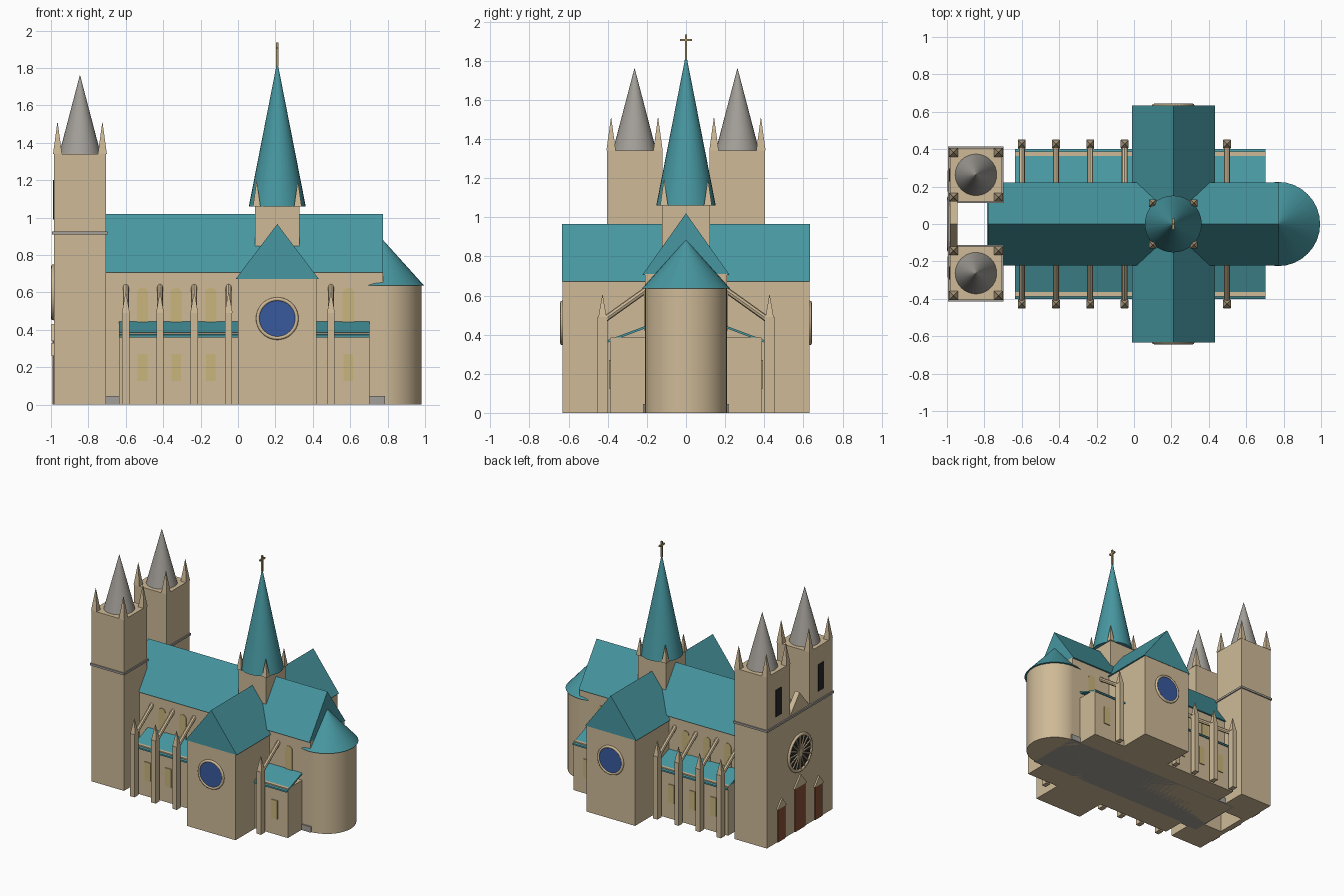
import bpy, bmesh, math
from mathutils import Vector, Matrix

if "Cube" in bpy.data.objects:
    bpy.data.objects.remove(bpy.data.objects["Cube"])


def material(name, rgb):
    m = bpy.data.materials.new(name)
    m.diffuse_color = (*rgb, 1)
    m.use_nodes = True
    m.node_tree.nodes["Principled BSDF"].inputs["Base Color"].default_value = m.diffuse_color
    return m


STONE = material("sandstone", (0.62, 0.49, 0.31))
TEAL = material("copper teal", (0.063, 0.31, 0.355))
GREY = material("grey stone", (0.37, 0.35, 0.32))
BLUE = material("blue glass", (0.04, 0.1, 0.34))
GLASS = material("yellow glass", (0.58, 0.46, 0.2))
WOOD = material("door wood", (0.24, 0.075, 0.04))
DARK = material("dark opening", (0.02, 0.02, 0.02))
GOLD = material("old gold", (0.42, 0.31, 0.13))


def finish(name, bm, mat, smooth=False):
    bmesh.ops.recalc_face_normals(bm, faces=bm.faces)
    me = bpy.data.meshes.new(name)
    bm.to_mesh(me)
    bm.free()
    me.materials.append(mat)
    ob = bpy.data.objects.new(name, me)
    bpy.context.collection.objects.link(ob)
    if smooth:
        bpy.ops.object.select_all(action='DESELECT')
        ob.select_set(True)
        bpy.context.view_layer.objects.active = ob
        bpy.ops.object.shade_smooth_by_angle(angle=math.radians(35))
    return ob


def box(name, x0, x1, y0, y1, z0, z1, mat=STONE):
    bm = bmesh.new()
    m = Matrix.Translation(((x0 + x1) / 2, (y0 + y1) / 2, (z0 + z1) / 2))
    bmesh.ops.create_cube(bm, size=1, matrix=m @ Matrix.Diagonal((x1 - x0, y1 - y0, z1 - z0, 1)))
    return finish(name, bm, mat)


def rod(name, a, b, r0, r1, mat=STONE, n=32, spin=0.0):
    """Cylinder or cone between two points."""
    a, b = Vector(a), Vector(b)
    d = b - a
    m = Matrix.Translation((a + b) / 2) @ d.to_track_quat('Z', 'Y').to_matrix().to_4x4()
    bm = bmesh.new()
    bmesh.ops.create_cone(bm, cap_ends=True, segments=n, radius1=r0, radius2=r1,
                          depth=d.length, matrix=m @ Matrix.Rotation(spin, 4, 'Z'))
    return finish(name, bm, mat, n > 8)


def prism(name, pts, axis, a, b, mat=STONE):
    """Extrude a profile of (across, up) points along x or y from a to b."""
    bm = bmesh.new()
    place = (lambda p: (a, p[0], p[1])) if axis == 'x' else (lambda p: (p[0], a, p[1]))
    f = bm.faces.new([bm.verts.new(place(p)) for p in pts])
    r = bmesh.ops.extrude_face_region(bm, geom=[f])
    step = Vector((b - a, 0, 0)) if axis == 'x' else Vector((0, b - a, 0))
    bmesh.ops.translate(bm, vec=step, verts=[v for v in r['geom'] if isinstance(v, bmesh.types.BMVert)])
    return finish(name, bm, mat)


def pinnacle(name, x, y, z, h, half):
    rod(name, (x, y, z), (x, y, z + h), half * 1.414, 0.001, STONE, 4, math.pi / 4)


def ring(name, c, axis, r, thick, mat):
    bpy.ops.mesh.primitive_torus_add(location=c, major_radius=r, minor_radius=thick,
                                     major_segments=40, minor_segments=8,
                                     rotation=(math.pi / 2, 0, 0) if axis == 'y' else (0, math.pi / 2, 0))
    ob = bpy.context.object
    ob.name = name
    ob.data.materials.append(mat)
    bpy.ops.object.shade_smooth_by_angle(angle=math.radians(60))


def arch(cx, z0, z1, w):
    """Round-headed window outline."""
    r = w / 2
    top = [(cx + r * math.cos(t * math.pi / 8), z1 - r + r * math.sin(t * math.pi / 8)) for t in range(9)]
    return [(cx - r, z0), (cx + r, z0)] + top


# Nave, plinth and roof
box("plinth", -0.785, 0.785, -0.22, 0.22, 0, 0.045, GREY)
box("nave_walls", -0.775, 0.775, -0.21, 0.21, 0, 0.71)
prism("nave_roof", [(-0.223, 0.705), (0.223, 0.705), (0, 1.02)], 'x', -0.78, 0.775, TEAL)

# Transept with rose windows
box("transept_walls", 0.0, 0.42, -0.63, 0.63, 0, 0.68)
prism("transept_roof", [(-0.012, 0.672), (0.432, 0.672), (0.21, 0.965)], 'y', -0.633, 0.633, TEAL)

# Apse
rod("apse_wall", (0.77, 0, 0), (0.77, 0, 0.64), 0.21, 0.21)
rod("apse_roof", (0.77, 0, 0.636), (0.77, 0, 0.885), 0.225, 0.001, TEAL)

# Crossing tower, spire and cross
box("crossing_tower", 0.09, 0.33, -0.122, 0.122, 0.6, 1.06)
rod("crossing_spire", (0.21, 0, 1.06), (0.21, 0, 1.83), 0.152, 0.001, TEAL)
box("cross_upright", 0.204, 0.216, -0.006, 0.006, 1.81, 1.935, GOLD)
box("cross_bar", 0.204, 0.216, -0.03, 0.03, 1.9, 1.912, GOLD)
for x in (0.1, 0.32):
    for y in (-0.112, 0.112):
        pinnacle("crossing_pinnacle", x, y, 1.06, 0.135, 0.02)

for s in (-1, 1):
    # Transept rose
    rod("transept_glass", (0.21, s * 0.628, 0.46), (0.21, s * 0.637, 0.46), 0.102, 0.102, BLUE, 40)
    ring("transept_rose_ring", (0.21, s * 0.633, 0.46), 'y', 0.104, 0.01, STONE)

    # Side aisle
    box("aisle_walls", -0.635, 0.703, min(s * 0.387, s * 0.2), max(s * 0.387, s * 0.2), 0, 0.386)
    prism("aisle_roof", [(s * 0.2, 0.447), (s * 0.4, 0.372), (s * 0.4, 0.36), (s * 0.2, 0.435)],
          'x', -0.635, 0.703, TEAL)

    # Aisle and clerestory windows
    for x in (-0.51, -0.33, -0.145, 0.59):
        box("aisle_window", x - 0.026, x + 0.026, s * 0.39 - 0.004, s * 0.39 + 0.004, 0.125, 0.27, GLASS)
        prism("clerestory_window", arch(x, 0.42, 0.625, 0.06), 'y', s * 0.208, s * 0.215, GLASS)

    # Flying buttresses
    for x in (-0.6, -0.417, -0.234, -0.05, 0.497):
        box("buttress_pier", x - 0.019, x + 0.019, s * 0.427 - 0.025, s * 0.427 + 0.025, 0, 0.49)
        pinnacle("buttress_pinnacle", x, s * 0.427, 0.49, 0.115, 0.021)
        rod("flying_buttress", (x, s * 0.42, 0.475), (x, s * 0.2, 0.632), 0.016, 0.016, STONE, 8)

    # West tower
    cy = s * 0.263
    box("west_tower", -0.985, -0.705, cy - 0.142, cy + 0.142, 0, 1.34)
    box("tower_band", -0.995, -0.697, cy - 0.151, cy + 0.151, 0.91, 0.926, GREY)
    rod("tower_spire", (-0.845, cy, 1.34), (-0.845, cy, 1.76), 0.111, 0.001, GREY)
    for x in (-0.965, -0.725):
        for d in (-0.12, 0.12):
            pinnacle("tower_pinnacle", x, cy + d, 1.34, 0.17, 0.024)
    box("belfry_opening", -0.99, -0.983, cy - 0.035, cy + 0.035, 0.99, 1.2, DARK)

# West front between the towers
box("west_wall", -0.985, -0.945, -0.13, 0.13, 0, 0.915)
box("west_band", -0.995, -0.943, -0.13, 0.13, 0.91, 0.926, GREY)
prism("west_gable", [(-0.125, 0.92), (0.125, 0.92), (0, 1.07)], 'x', -0.985, -0.945)

# West rose window with tracery
rod("west_rose_glass", (-0.984, 0, 0.6), (-0.99, 0, 0.6), 0.14, 0.14, DARK, 40)
ring("west_rose_ring", (-0.988, 0, 0.6), 'x', 0.138, 0.012, STONE)
rod("west_rose_hub", (-0.984, 0, 0.6), (-0.996, 0, 0.6), 0.03, 0.03, STONE, 16)
for i in range(16):
    t = i * math.tau / 16
    rod("west_rose_spoke", (-0.991, 0, 0.6), (-0.991, 0.135 * math.cos(t), 0.6 + 0.135 * math.sin(t)),
        0.007, 0.007, STONE, 6)

# West doors with small gables
for y, half, h, peak in ((-0.23, 0.045, 0.26, 0.33), (0, 0.065, 0.34, 0.43), (0.23, 0.045, 0.26, 0.33)):
    box("west_door", -0.992, -0.983, y - half, y + half, 0, h, WOOD)
    prism("door_gable", [(y - half - 0.012, h), (y + half + 0.012, h), (y, peak)], 'x', -0.997, -0.983)
